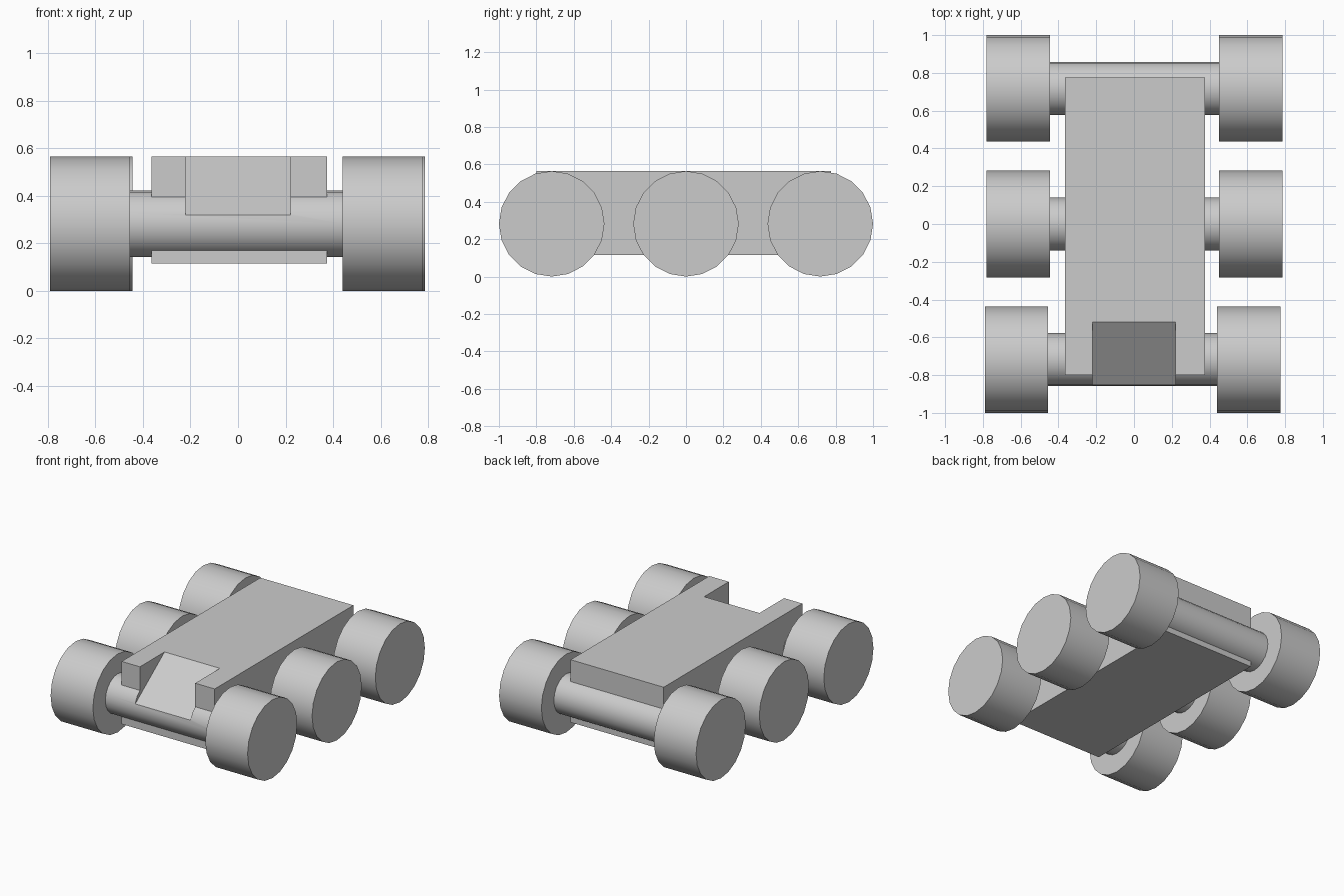
import bpy
import bmesh
from math import radians

if "Cube" in bpy.data.objects:
    bpy.data.objects.remove(bpy.data.objects["Cube"])

# Single grey material
grey = bpy.data.materials.new("plain_grey")
grey.use_nodes = True
colour = (0.6, 0.6, 0.6, 1)
grey.diffuse_color = colour
grey.node_tree.nodes["Principled BSDF"].inputs["Base Color"].default_value = colour

WHEEL_R, AXLE_R = 0.282, 0.14


def cylinder(name, x0, x1, y, radius, sides):
    """Cylinder lying along x, level with the wheel centres."""
    bpy.ops.mesh.primitive_cylinder_add(
        vertices=sides, radius=radius, depth=x1 - x0,
        location=((x0 + x1) / 2, y, WHEEL_R), rotation=(0, radians(90), 0))
    ob = bpy.context.object
    ob.name = name
    ob.data.materials.append(grey)
    return ob


def prism(name, profile, x0, x1):
    """Extrude a (y, z) profile along x."""
    bm = bmesh.new()
    face = bm.faces.new([bm.verts.new((x0, y, z)) for y, z in profile])
    ext = bmesh.ops.extrude_face_region(bm, geom=[face])["geom"]
    moved = [g for g in ext if isinstance(g, bmesh.types.BMVert)]
    bmesh.ops.translate(bm, verts=moved, vec=(x1 - x0, 0, 0))
    bmesh.ops.recalc_face_normals(bm, faces=bm.faces)
    mesh = bpy.data.meshes.new(name)
    bm.to_mesh(mesh)
    bm.free()
    ob = bpy.data.objects.new(name, mesh)
    bpy.context.collection.objects.link(ob)
    mesh.materials.append(grey)
    return ob


def select_only(ob):
    bpy.ops.object.select_all(action='DESELECT')
    ob.select_set(True)
    bpy.context.view_layer.objects.active = ob


# Box hull
hull = prism("hull", [(-0.80, 0.115), (0.775, 0.115), (0.775, 0.565), (-0.80, 0.565)],
             -0.365, 0.375)

# Three axles, each with a wheel at both ends; the front set sits slightly off
rounds = []
axles = {}
for place, y, shift in (("front", -0.718, -0.007), ("middle", 0, 0.003), ("rear", 0.718, 0.003)):
    inner, outer = 0.447, 0.783
    axles[place] = cylinder(place + "_axle", shift - inner, shift + inner, y, AXLE_R, 20)
    rounds += [axles[place],
               cylinder(place + "_left_wheel", shift + inner, shift + outer, y, WHEEL_R, 20),
               cylinder(place + "_right_wheel", shift - outer, shift - inner, y, WHEEL_R, 20)]

# Sloped notch cut through the hull front and the front axle
cutter = prism("notch_cutter", [(-0.95, 0.246), (-0.40, 0.654), (-0.95, 0.70)], -0.22, 0.22)
cutter.hide_render = True
for part in (hull, axles["front"]):
    select_only(part)
    mod = part.modifiers.new("notch", 'BOOLEAN')
    mod.operation = 'DIFFERENCE'
    mod.solver = 'EXACT'
    mod.object = cutter
    bpy.ops.object.modifier_apply(modifier=mod.name)
bpy.data.objects.remove(cutter)

# Rounded sides with sharp rims
for ob in rounds:
    select_only(ob)
    bpy.ops.object.shade_smooth_by_angle(angle=radians(30))
